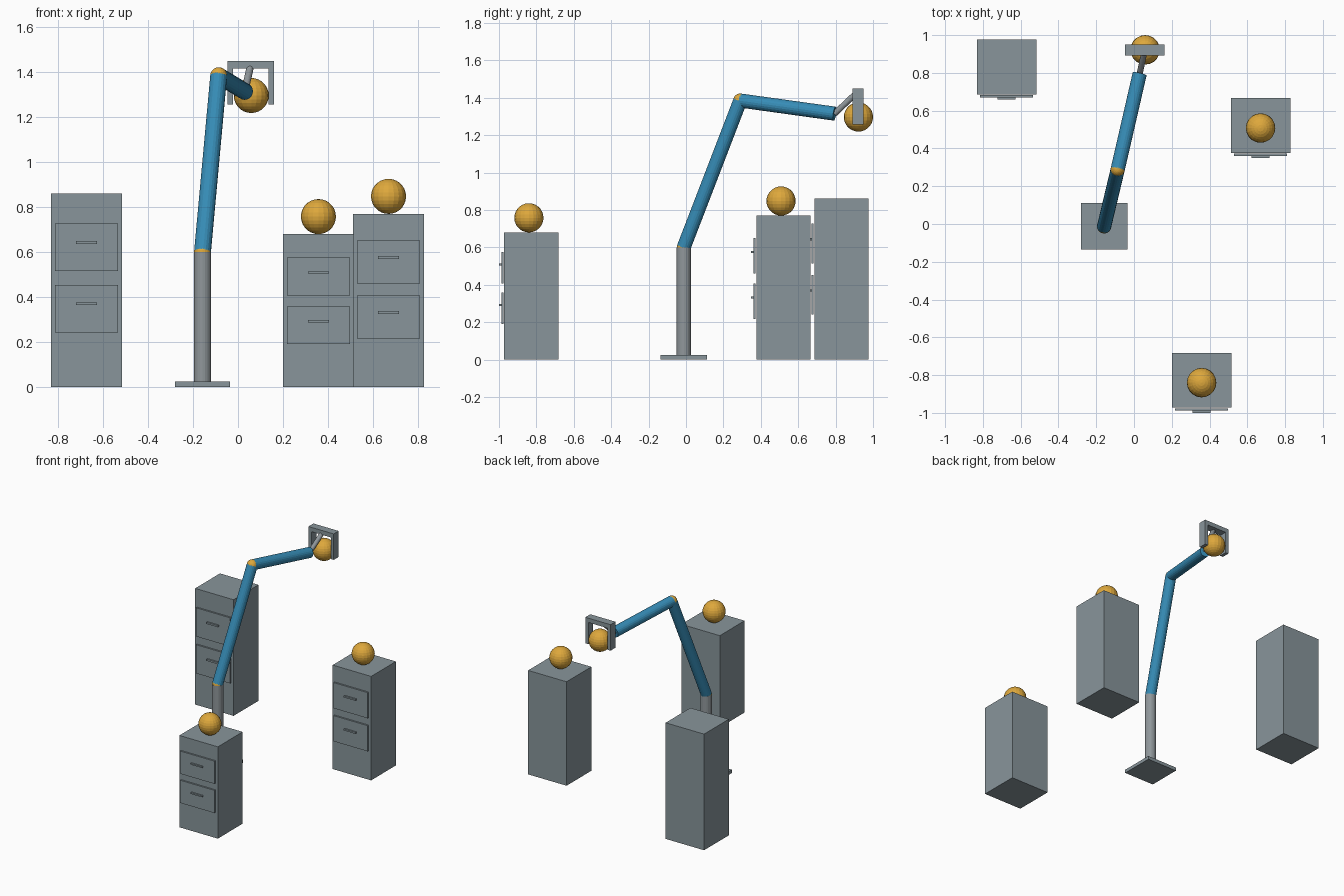
import bpy
import bmesh
from mathutils import Vector

if "Cube" in bpy.data.objects:
    bpy.data.objects.remove(bpy.data.objects["Cube"])


def srgb(r, g, b):
    f = lambda c: c / 12.92 if c <= 0.04045 else ((c + 0.055) / 1.055) ** 2.4
    return (f(r / 255), f(g / 255), f(b / 255), 1.0)


def material(name, rgb):
    m = bpy.data.materials.new(name)
    m.diffuse_color = srgb(*rgb)
    m.use_nodes = True
    m.node_tree.nodes["Principled BSDF"].inputs["Base Color"].default_value = m.diffuse_color
    return m


CABINET = material("blue_grey", (136, 149, 155))
METAL = material("metal_grey", (144, 151, 155))
BLUE = material("arm_blue", (54, 140, 182))
ORANGE = material("ball_orange", (222, 168, 60))


def finish(name, bm, mat):
    me = bpy.data.meshes.new(name)
    bm.to_mesh(me)
    bm.free()
    me.materials.append(mat)
    ob = bpy.data.objects.new(name, me)
    bpy.context.collection.objects.link(ob)
    return ob


def box(name, center, size, mat):
    bm = bmesh.new()
    bmesh.ops.create_cube(bm, size=1)
    bmesh.ops.scale(bm, vec=size, verts=bm.verts)
    ob = finish(name, bm, mat)
    ob.location = center
    return ob


def ball(name, center, radius, mat=ORANGE):
    bm = bmesh.new()
    bmesh.ops.create_uvsphere(bm, u_segments=20, v_segments=14, radius=radius)
    ob = finish(name, bm, mat)
    ob.location = center
    return ob


def tube(name, a, b, radius, mat):
    """Cylinder running from point a to point b."""
    a, b = Vector(a), Vector(b)
    bm = bmesh.new()
    bmesh.ops.create_cone(bm, cap_ends=True, segments=20, radius1=radius,
                          radius2=radius, depth=(b - a).length)
    ob = finish(name, bm, mat)
    ob.location = (a + b) / 2
    ob.rotation_euler = (b - a).to_track_quat('Z', 'Y').to_euler()
    return ob


BALL_R = 0.078
ARM_R = 0.0375


def cabinet(label, x, y, height, with_ball):
    """Two-drawer cabinet; y is the centre of the body."""
    box(label + "_cabinet_body", (x, y, height / 2), (0.315, 0.29, height), CABINET)
    front = y - 0.145
    for tag, drawer_z, handle_z in (("upper", 0.722, 0.748), ("lower", 0.404, 0.430)):
        box(f"{label}_{tag}_drawer_front", (x, front - 0.0095, drawer_z * height),
            (0.28, 0.012, 0.247 * height), CABINET)
        box(f"{label}_{tag}_drawer_handle", (x, front - 0.0215, handle_z * height),
            (0.095, 0.012, 0.0147 * height), CABINET)
    if with_ball:
        ball(label + "_ball", (x, y - 0.013, height + BALL_R), BALL_R)


# Cabinets
cabinet("left", -0.674, 0.831, 0.86, False)
cabinet("right", 0.67, 0.521, 0.77, True)
cabinet("front", 0.358, -0.827, 0.68, True)

# Arm joints
shoulder = (-0.158, -0.012, 0.60)
elbow = (-0.086, 0.29, 1.385)
wrist = (0.03, 0.795, 1.315)
hand = (0.057, 0.92, 1.434)

# Stand
box("base_plate", (-0.158, -0.012, 0.0125), (0.246, 0.246, 0.025), CABINET)
tube("pillar", (-0.158, -0.012, 0.02), shoulder, 0.0385, METAL)

# Arm
ball("shoulder_joint", shoulder, ARM_R)
tube("upper_arm", shoulder, elbow, ARM_R, BLUE)
ball("elbow_joint", elbow, ARM_R)
tube("forearm", elbow, wrist, ARM_R, BLUE)
tube("wrist_rod", wrist, hand, 0.016, METAL)

# Gripper holding a ball
box("gripper_bar", hand, (0.207, 0.058, 0.032), CABINET)
for side, name in ((-1, "left"), (1, "right")):
    box(name + "_gripper_finger", (hand[0] + side * 0.0915, hand[1], 1.339),
        (0.024, 0.058, 0.162), CABINET)
ball("held_ball", (0.059, 0.922, 1.297), BALL_R)
